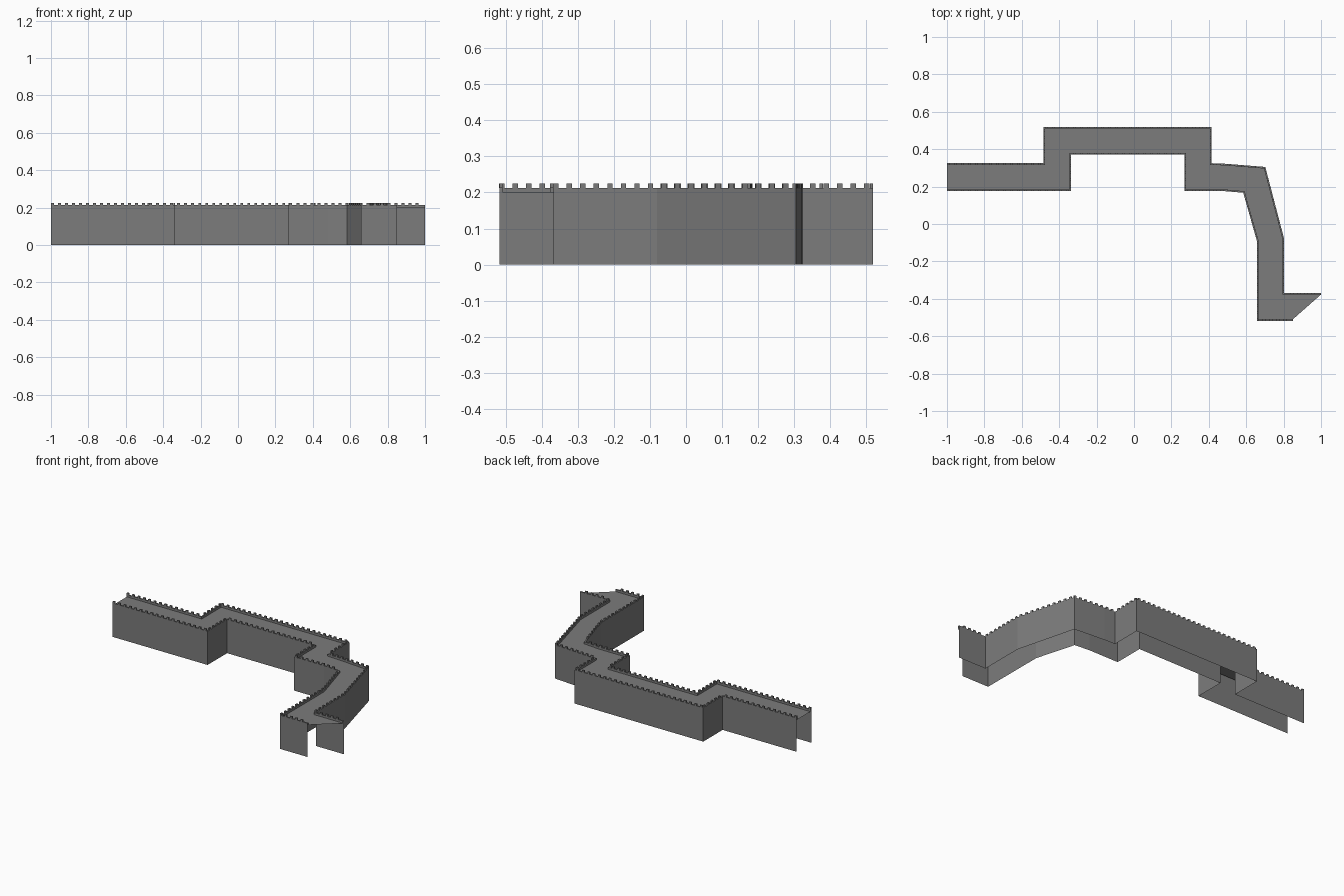
import bpy, bmesh, math
from mathutils import Vector, Matrix

if "Cube" in bpy.data.objects:
    bpy.data.objects.remove(bpy.data.objects["Cube"])

DECK, TOP, MERLON = 0.20, 0.213, 0.225   # heights
T = 0.009                                # parapet thickness
STEP = 0.0375                            # merlon spacing

stone = bpy.data.materials.new("dark_stone")
stone.diffuse_color = (.2, .2, .2, 1)
stone.use_nodes = True
stone.node_tree.nodes["Principled BSDF"].inputs["Base Color"].default_value = stone.diffuse_color

# plan outlines of the two wall faces, left end to right end
back = [(-1, .325), (-.484, .325), (-.484, .519), (.415, .519), (.415, .325),
        (.49, .322), (.702, .305), (.803, -.08), (.803, -.368), (1, -.368)]
front = [(-1, .176), (-.336, .176), (-.336, .371), (.27, .371), (.27, .176),
         (.48, .176), (.584, .167), (.657, -.09), (.657, -.518), (.85, -.518)]
back = [Vector(p) for p in back]
front = [Vector(p) for p in front]


def offset(path, d):
    """Mitred offset of an open path; positive d is to the left."""
    out = []
    for i, p in enumerate(path):
        dirs = []
        if i > 0:
            dirs.append((p - path[i - 1]).normalized())
        if i < len(path) - 1:
            dirs.append((path[i + 1] - p).normalized())
        ns = [Vector((-v.y, v.x)) for v in dirs]
        m = sum(ns, Vector((0, 0))).normalized()
        out.append(p + m * (d / m.dot(ns[0])))
    return out


def strips(name, rails):
    """Surface joining successive rails, each a (path, z) pair."""
    bm = bmesh.new()
    rows = [[bm.verts.new((p.x, p.y, z)) for p in path] for path, z in rails]
    for a, b in zip(rows, rows[1:]):
        for i in range(len(a) - 1):
            bm.faces.new((a[i], a[i + 1], b[i + 1], b[i]))
    bmesh.ops.recalc_face_normals(bm, faces=bm.faces)
    finish(name, bm)


def finish(name, bm):
    me = bpy.data.meshes.new(name)
    bm.to_mesh(me)
    bm.free()
    me.materials.append(stone)
    bpy.context.collection.objects.link(bpy.data.objects.new(name, me))


def merlons(name, path, side):
    """Row of small blocks on the parapet, aligned to a common pitch."""
    bm = bmesh.new()
    for a, b in zip(path, path[1:]):
        d = b - a
        u = d.normalized()
        nrm = Vector((-u.y, u.x)) * side
        rot = Matrix(((u.x, -u.y, 0), (u.y, u.x, 0), (0, 0, 1))).to_4x4()
        ax = 0 if abs(d.x) > abs(d.y) else 1
        base = (-.955, -.511)[ax]
        lo, hi = sorted((a[ax], b[ax]))
        for k in range(math.ceil((lo + .007 - base) / STEP),
                       math.floor((hi - .006 - base) / STEP) + 1):
            c = a + d * ((base + k * STEP - a[ax]) / d[ax]) + nrm * T / 2
            m = Matrix.Translation((c.x, c.y, (TOP + MERLON) / 2)) @ rot
            m = m @ Matrix.Diagonal((.015, T, MERLON - TOP, 1))
            bmesh.ops.create_cube(bm, size=1, matrix=m)
    finish(name, bm)


back_in, front_in = offset(back, -T), offset(front, T)

# hollow wall: outer face, parapet top, parapet inner face, walkway, and back
strips("wall_shell", [(back, 0), (back, TOP), (back_in, TOP), (back_in, DECK),
                      (front_in, DECK), (front_in, TOP), (front, TOP), (front, 0)])

# crenellations along both parapets
merlons("back_merlons", back, -1)
merlons("front_merlons", front, 1)
